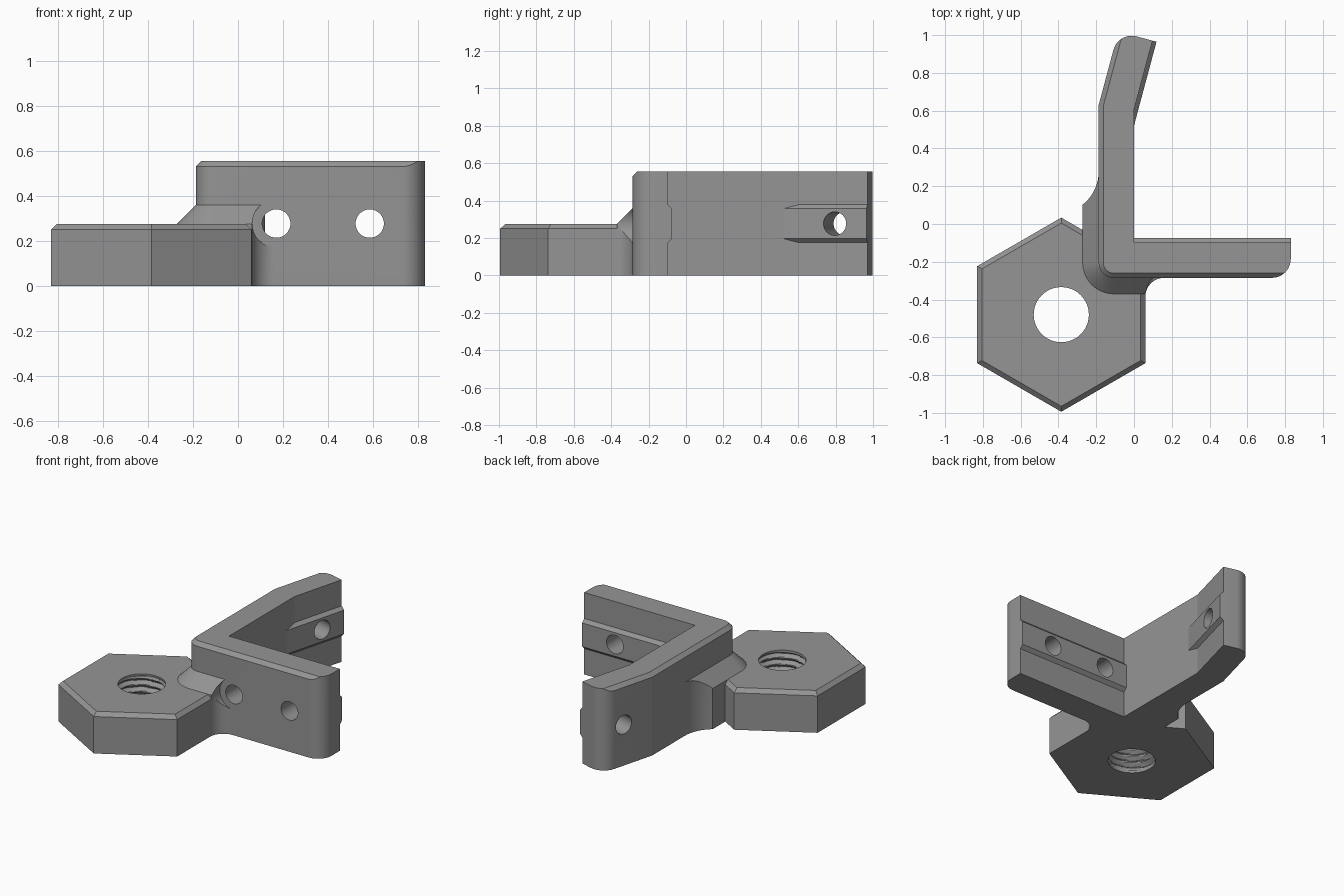
import bpy, bmesh, math
from mathutils import Vector

if "Cube" in bpy.data.objects:
    bpy.data.objects.remove(bpy.data.objects["Cube"])

grey = bpy.data.materials.new("mid_grey")
grey.diffuse_color = (0.3, 0.3, 0.3, 1)
grey.use_nodes = True
grey.node_tree.nodes["Principled BSDF"].inputs["Base Color"].default_value = grey.diffuse_color

X0, Y0, YI = -0.187, -0.285, -0.096      # outer wall planes, inner face of side arm
H, CH, HZ = 0.555, 0.025, 0.277          # bracket height, chamfer, hole height
A = math.radians(15)
D = Vector((math.sin(A), math.cos(A)))   # direction of the bent arm
N = Vector((D.y, -D.x))                  # its inward normal


def loft(name, rings, weld=True):
    """Closed solid from stacked rings of equal point count."""
    bm = bmesh.new()
    vs = [[bm.verts.new(p) for p in r] for r in rings]
    n = len(rings[0])
    for a, b in zip(vs, vs[1:]):
        for i in range(n):
            j = (i + 1) % n
            bm.faces.new((a[i], a[j], b[j], b[i]))
    bm.faces.new(vs[0][::-1])
    bm.faces.new(vs[-1])
    if weld:
        bmesh.ops.remove_doubles(bm, verts=bm.verts, dist=1e-5)
    bmesh.ops.recalc_face_normals(bm, faces=bm.faces)
    me = bpy.data.meshes.new(name)
    bm.to_mesh(me)
    bm.free()
    ob = bpy.data.objects.new(name, me)
    me.materials.append(grey)
    bpy.context.collection.objects.link(ob)
    return ob


def prism(name, pts, z0, z1):
    return loft(name, [[(p[0], p[1], z) for p in pts] for z in (z0, z1)])


def arc(cx, cy, r, a0, a1, n=10):
    return [Vector((cx + r * math.cos(t), cy + r * math.sin(t)))
            for t in (math.radians(a0 + (a1 - a0) * i / n) for i in range(n + 1))]


def combine(target, tool, op):
    m = target.modifiers.new(op, 'BOOLEAN')
    m.operation, m.object, m.solver = op, tool, 'EXACT'
    bpy.context.view_layer.objects.active = target
    bpy.ops.object.modifier_apply(modifier=m.name)
    bpy.data.objects.remove(tool)


def rod(name, start, direction, length, r, n=32):
    """Cylinder along a horizontal direction."""
    s, d = Vector(start), Vector((*direction, 0))
    side = Vector((-d.y, d.x, 0))
    ring = [side * p.x + Vector((0, 0, p.y)) for p in arc(0, 0, r, 0, 360, n)[:-1]]
    return loft(name, [[s + v for v in ring], [s + d * length + v for v in ring]])


# Angle bracket: each outline point carries its outer normal and chamfer size
R, RC = 0.1, 0.08
bend_out = Vector((X0, 0.63))
bend_in = Vector((0, 0.63 + X0 * math.tan(A / 2)))
tip_in = bend_in + D * 0.378
tip_out = tip_in + N * X0
outline = [(Vector((0, YI)), None, 0), (bend_in, None, 0), (tip_in, None, 0)]
c = tip_out - D * R + N * R
for p in arc(c.x, c.y, R, 90 - 15, 180 - 15):
    outline.append((p, -N, max(0, CH - (p - tip_out).dot(N))))
outline.append((bend_out, (-N + Vector((-1, 0))) / (1 + math.cos(A)), CH))
for p in arc(X0 + RC, Y0 + RC, RC, 180, 270):
    outline.append((p, (p - Vector((X0 + RC, Y0 + RC))) / RC, CH))
for p in arc(0.83 - R, Y0 + R, R, 270, 360):
    outline.append((p, Vector((0, -1)), max(0, CH - (p.y - Y0))))
outline.append((Vector((0.83, YI)), None, 0))
body = loft("corner_bracket", [
    [(p.x, p.y, 0) for p, n, k in outline],
    [(p.x, p.y, H - k) for p, n, k in outline],
    [(*(p - n * k if k else p), H) for p, n, k in outline]])

# Hexagonal plate with chamfered top edge
def hexagon(apothem, z):
    r = apothem / math.cos(math.pi / 6)
    return [(-0.385 + r * math.sin(i * math.pi / 3),
             -0.48 + r * math.cos(i * math.pi / 3), z) for i in range(6)]

plate = loft("hex_plate", [hexagon(0.445, 0), hexagon(0.445, 0.25), hexagon(0.42, 0.275)])

# Filleted web, trimmed by a sloping skirt around the bracket corner
T, RL = 0.13, 0.225
ym = 0.034 + (0.385 + X0) * math.tan(math.pi / 6)
web_pts = [(-0.1, -0.15), (-0.1, ym + T), (X0, ym + T)]
web_pts += arc(X0 - RL, ym + T, RL, 0, -60)[1:]
web_pts += [(-0.385, 0.034), (-0.385, -0.48), (0.06, -0.48)]
web_pts += arc(0.16, Y0 - 0.1, 0.1, 180, 90)
web_pts += [(0.16, -0.15)]
web = prism("web", web_pts, 0, 0.4)

def skirt_ring(off, z):
    pts = arc(X0 + RC, Y0 + RC, RC + off, 180, 270)
    pts += [Vector((0.5, Y0 - off)), Vector((0.5, 0.5)), Vector((X0 - off, 0.5))]
    return [(p.x, p.y, z) for p in pts]

skirt = loft("skirt", [skirt_ring(0.085, -0.1), skirt_ring(0.085, 0.275), skirt_ring(0, 0.36)])
combine(web, skirt, 'INTERSECT')
# Clearance for the fastener head beside the web
combine(web, rod("head_clearance", (0.17, Y0, HZ), (0, -1), 0.4, 0.107), 'DIFFERENCE')

# Raised rails on the inner faces, bevelled above and below
def rail(name, start, end, out):
    def section(p):
        return [(*(p + out * d), z) for d, z in
                ((-0.05, 0.175), (0, 0.175), (0.022, 0.197),
                 (0.022, 0.357), (0, 0.379), (-0.05, 0.379))]
    return loft(name, [section(start), section(end)])

side_rail = rail("side_rail", Vector((-0.02, YI)), Vector((0.83, YI)), Vector((0, 1)))
bent_rail = rail("bent_rail", bend_in - D * 0.12, tip_in, N)
for part in (plate, web, side_rail, bent_rail):
    combine(body, part, 'UNION')

# Fastener holes
for x in (0.17, 0.585):
    combine(body, rod("side_hole", (x, 0.1, HZ), (0, -1), 0.6, 0.063), 'DIFFERENCE')
t = (0.77 - bend_in.y) / D.y
hole = bend_in + D * t + N * 0.15
combine(body, rod("bent_hole", (hole.x, hole.y - N.y * 0.13, HZ), -N, 0.5, 0.063), 'DIFFERENCE')

# Threaded hole: cylinder whose radius follows a helical ridge
rings, SEG, PITCH = [], 48, 0.046
for k in range(61):
    z = -0.0125 + 0.3 * k / 60
    fade = max(0, min(1, (z - 0.01) / 0.02, (0.265 - z) / 0.02))
    ring = []
    for i in range(SEG):
        u = (z / PITCH - i / SEG) % 1
        r = 0.146 + 0.024 * fade * max(0, 1 - abs(u - 0.5) * 2.4)
        a = 2 * math.pi * i / SEG
        ring.append((-0.385 + r * math.cos(a), -0.48 + r * math.sin(a), z))
    rings.append(ring)
combine(body, loft("thread", rings, False), 'DIFFERENCE')

# Smooth the rounded surfaces, keep crisp edges
bpy.ops.object.select_all(action='DESELECT')
body.select_set(True)
bpy.context.view_layer.objects.active = body
bpy.ops.object.shade_smooth_by_angle(angle=math.radians(14))
